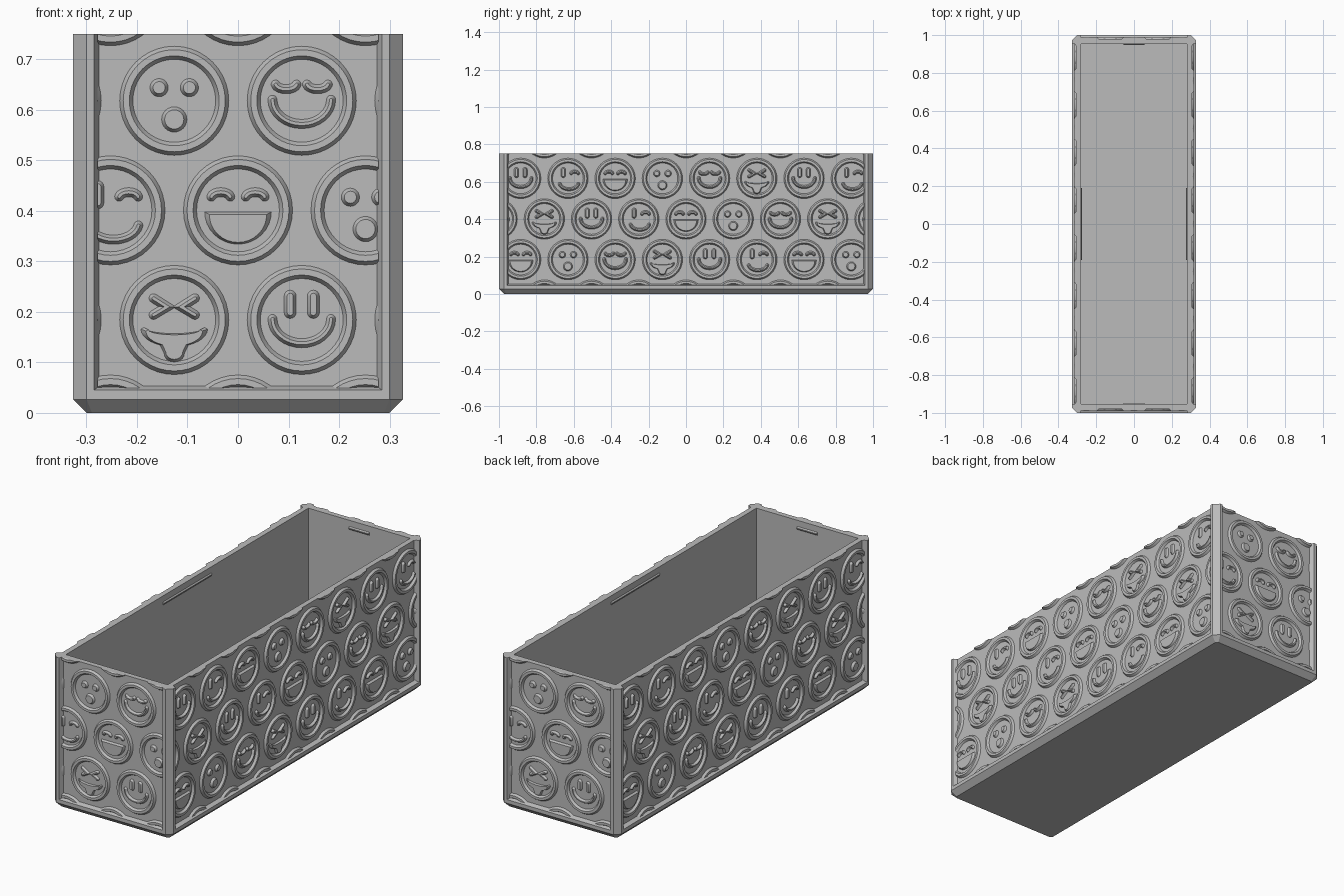
import bpy, bmesh, math
from math import pi, cos, sin
from mathutils import Vector, Matrix

cube = bpy.data.objects.get("Cube")
if cube:
    bpy.data.objects.remove(cube)

HX, HY, TOP = 0.327, 1.0, 0.75        # half width, half length, height
CHAMFER, RECESS, RELIEF = 0.027, 0.021, 0.014
EDGE, PANEL, WALL = 0.042, 0.052, 0.047
RADIUS, PITCH, ROW = 0.108, 0.2525, 0.217

grey = bpy.data.materials.new("light grey plastic")
grey.use_nodes = True
colour = (0.50, 0.50, 0.50, 1)
grey.diffuse_color = colour
grey.node_tree.nodes["Principled BSDF"].inputs["Base Color"].default_value = colour


def finish(bm, name, smooth=False):
    bmesh.ops.remove_doubles(bm, verts=bm.verts, dist=0.00005)
    bmesh.ops.recalc_face_normals(bm, faces=bm.faces)
    mesh = bpy.data.meshes.new(name)
    bm.to_mesh(mesh)
    bm.free()
    mesh.materials.append(grey)
    ob = bpy.data.objects.new(name, mesh)
    bpy.context.collection.objects.link(ob)
    if smooth:
        bpy.ops.object.select_all(action='DESELECT')
        ob.select_set(True)
        bpy.context.view_layer.objects.active = ob
        bpy.ops.object.shade_smooth_by_angle(angle=math.radians(30))
    return ob


def bridge(bm, a, b):
    n = len(a)
    for i in range(n):
        bm.faces.new((a[i], a[(i + 1) % n], b[(i + 1) % n], b[i]))


# Box body: stacked plan outlines with recessed panels and an open inside
def plan(depth, inset=0.0):
    x, y = HX - inset, HY - inset
    c = CHAMFER - inset * 0.6
    p = PANEL if depth else EDGE
    quarter = [(HX - depth - inset, HY - p), (x, HY - EDGE), (x, y - c),
               (x - c, y), (HX - EDGE, y), (HX - p, HY - depth - inset)]
    pts = []
    for sx, sy in ((1, 1), (-1, 1), (-1, -1), (1, -1)):
        part = [(sx * a, sy * b) for a, b in quarter]
        pts += part if sx * sy > 0 else part[::-1]
    return pts


def clamp(pts):
    x, y = HX - WALL, HY - WALL
    return [(max(-x, min(x, a)), max(-y, min(y, b))) for a, b in pts]


bm = bmesh.new()
layers = [(plan(0, CHAMFER), 0), (plan(0), CHAMFER), (plan(0), 0.045),
          (plan(RECESS), 0.053), (plan(RECESS), TOP),
          (clamp(plan(RECESS)), TOP), (clamp(plan(RECESS)), 0.04)]
rings = [[bm.verts.new((x, y, z)) for x, y in pts] for pts, z in layers]
for low, high in zip(rings, rings[1:]):
    bridge(bm, low, high)
bm.faces.new(rings[0])
bm.faces.new(rings[-1])
bmesh.ops.dissolve_degenerate(bm, dist=0.00005, edges=bm.edges)
finish(bm, "box_body")


# Small relief shapes in panel coordinates: u across, v up, h outward
def frustum(bm, low, high):
    a = [bm.verts.new((u, -0.003, v)) for u, v in low]
    b = [bm.verts.new((u, -RELIEF, v)) for u, v in high]
    bridge(bm, a, b)
    bm.faces.new(a)
    bm.faces.new(b)


def outline(path, r):
    """Rounded outline at distance r around an open path."""
    pts = [Vector(p) for p in path]
    dirs = [(b - a).normalized() for a, b in zip(pts, pts[1:])]
    left, right = [], []
    for i, p in enumerate(pts):
        d0, d1 = dirs[max(i - 1, 0)], dirs[min(i, len(dirs) - 1)]
        t = (d0 + d1).normalized()
        n = Vector((-t.y, t.x)) * (r / max(t.dot(d1), 0.4))
        left.append(p + n)
        right.append(p - n)

    def cap(p, d):
        a = math.atan2(d.y, d.x)
        return [p + r * Vector((cos(a + k * pi / 8), sin(a + k * pi / 8)))
                for k in range(3, -4, -1)]
    return left + cap(pts[-1], dirs[-1]) + right[::-1] + cap(pts[0], -dirs[0])


def stroke(bm, at, path, r):
    path = [(at[0] + u, at[1] + v) for u, v in path]
    frustum(bm, outline(path, r), outline(path, r - 0.006))


def blob(bm, at, pts, scale=0.86):
    c = sum((Vector(p) for p in pts), Vector((0, 0))) / len(pts)
    o = Vector(at)
    frustum(bm, [o + Vector(p) for p in pts],
            [o + c + (Vector(p) - c) * scale for p in pts])


def arc(cu, cv, ru, rv, a0, a1, n=16):
    return [(cu + ru * cos(math.radians(a0 + (a1 - a0) * k / n)),
             cv + rv * sin(math.radians(a0 + (a1 - a0) * k / n))) for k in range(n + 1)]


def disc(bm, at, u, v, r):
    blob(bm, at, arc(u, v, r, r, 0, 345, 23), 1 - 0.006 / r)


# Six expressions
def tall_eye(bm, at, u):
    stroke(bm, at, [(u, 0.015), (u, 0.047)], 0.012)


def arched_eye(bm, at, u):
    stroke(bm, at, arc(u, 0.025, 0.019, 0.011, 170, 10, 8), 0.009)


def smile(bm, at):
    stroke(bm, at, arc(0, 0.002, 0.058, 0.048, 180, 360), 0.009)


def smiling(bm, at):
    for u in (-0.023, 0.023):
        tall_eye(bm, at, u)
    smile(bm, at)


def winking(bm, at):
    tall_eye(bm, at, -0.025)
    arched_eye(bm, at, 0.036)
    stroke(bm, at, arc(0.006, -0.024, 0.05, 0.034, 190, 350), 0.009)


def laughing(bm, at):
    for u in (-0.034, 0.034):
        arched_eye(bm, at, u)
    blob(bm, at, arc(0, -0.003, 0.066, 0.064, 180, 360))


def surprised(bm, at):
    for u in (-0.03, 0.03):
        disc(bm, at, u, 0.026, 0.018)
    disc(bm, at, 0, -0.037, 0.025)


def happy(bm, at):
    for u in (-0.031, 0.031):
        stroke(bm, at, arc(u, 0.034, 0.021, 0.011, 190, 350, 8), 0.009)
    smile(bm, at)


def tongue_out(bm, at):
    for s in (-1, 1):
        stroke(bm, at, [(s * 0.041, 0.043), (s * 0.014, 0.026), (s * 0.041, 0.01)], 0.009)
    lip = arc(0, -0.018, 0.066, 0.035, 180, 245, 6)
    tongue = arc(0, -0.066, 0.02, 0.018, 180, 360, 10)
    top = arc(0, -0.015, 0.06, 0.012, 0, -180, 10)
    mirrored = [(-u, v) for u, v in reversed(lip)]
    blob(bm, at, lip + tongue + mirrored + top, 0.85)


EXPRESSIONS = (smiling, winking, laughing, surprised, happy, tongue_out)


def badge_rim(bm, at, seg=40):
    profile = [(RADIUS, -0.003), (0.101, -RELIEF), (0.089, -RELIEF), (0.082, -0.003)]
    loops = [[bm.verts.new((at[0] + r * cos(2 * pi * k / seg), h, at[1] + r * sin(2 * pi * k / seg)))
              for k in range(seg)] for r, h in profile]
    for i in range(4):
        bridge(bm, loops[i], loops[(i + 1) % 4])


# Relief on each panel: staggered badges trimmed to the panel
def panel_relief(name, half, face, turn):
    bm = bmesh.new()
    for row in range(5):
        odd = row % 2
        first = (0, 5, 2, 3, 0)[row]
        for col in range(-5, 6):
            at = ((col + 0.5 * odd) * PITCH, -0.033 + row * ROW)
            if odd:
                kind = first + col + 1
            else:
                kind = first + col
            if abs(at[0]) - RADIUS > half:
                continue
            badge_rim(bm, at)
            if 0 < row < 4:
                EXPRESSIONS[kind % 6](bm, at)
    for co, no in (((half, 0, 0), (1, 0, 0)), ((-half, 0, 0), (-1, 0, 0)),
                   ((0, 0, 0.049), (0, 0, -1)), ((0, 0, TOP), (0, 0, 1))):
        cut = bmesh.ops.bisect_plane(bm, geom=bm.verts[:] + bm.edges[:] + bm.faces[:],
                                     plane_co=co, plane_no=no, clear_outer=True)
        edges = [e for e in cut["geom_cut"] if isinstance(e, bmesh.types.BMEdge)]
        bmesh.ops.edgenet_fill(bm, edges=edges)
    move = Matrix.Rotation(turn * pi / 2, 4, 'Z') @ Matrix.Translation((0, 0.003 + RECESS - face, 0))
    bmesh.ops.transform(bm, matrix=move, verts=bm.verts)
    finish(bm, name, True)


# Lid catch: thin ridge on the inside of each wall
def lid_catch(name, half, face, turn):
    bm = bmesh.new()
    y = WALL - face
    profile = [(y - 0.002, 0.722), (y + 0.005, 0.714), (y + 0.005, 0.71), (y - 0.002, 0.702)]
    ends = [[bm.verts.new((s * half, a, z)) for a, z in profile] for s in (-1, 1)]
    bridge(bm, *ends)
    for end in ends:
        bm.faces.new(end)
    bmesh.ops.rotate(bm, verts=bm.verts, matrix=Matrix.Rotation(turn * pi / 2, 3, 'Z'))
    finish(bm, name)


for turn, side in enumerate(("front", "left", "back", "right")):
    across, face, catch = (HY, HX, 0.19) if turn % 2 else (HX, HY, 0.055)
    panel_relief(side + "_relief", across - PANEL + 0.003, face, turn)
    lid_catch(side + "_lid_catch", catch, face, turn)
